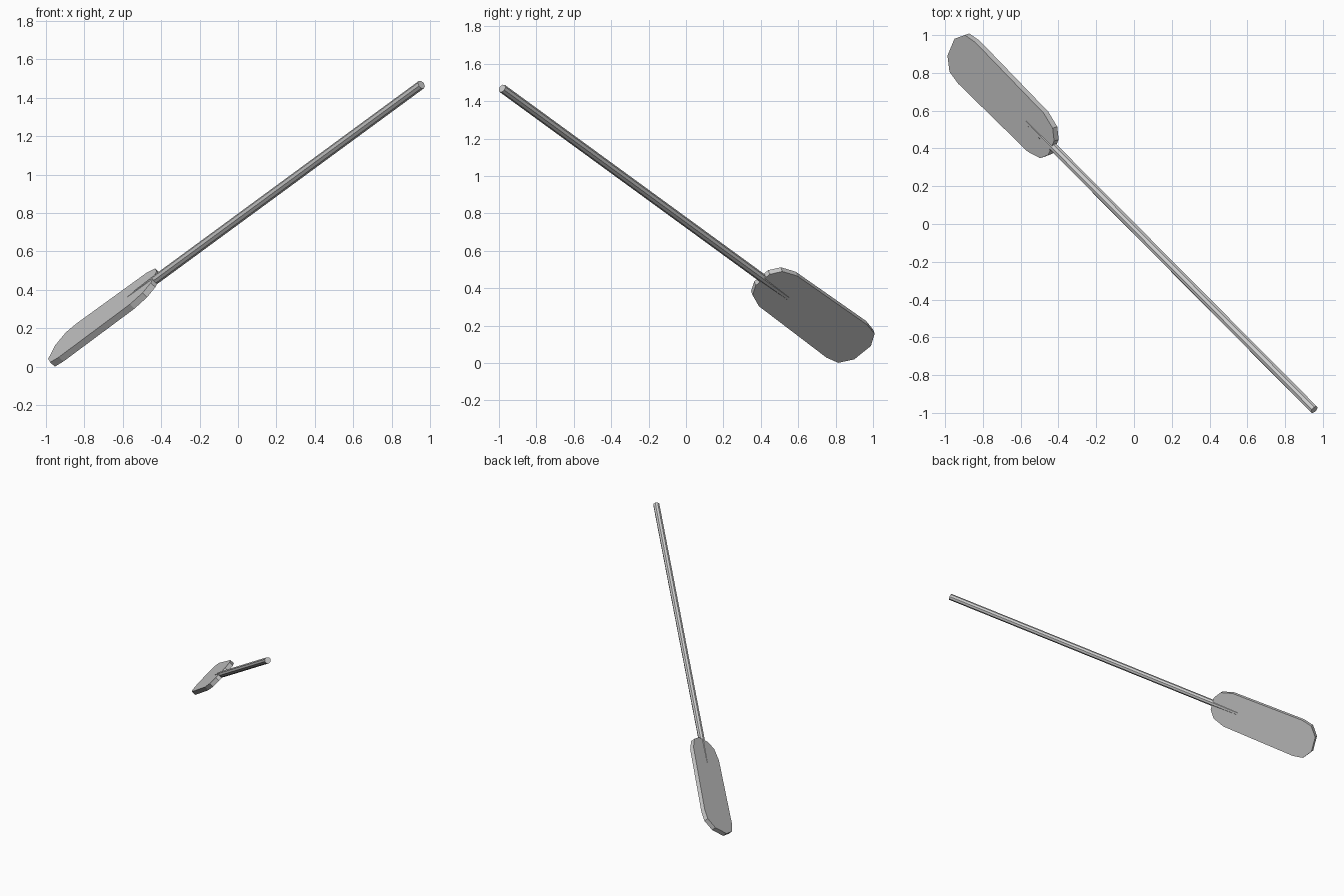
import bpy, bmesh, math
from mathutils import Vector

if "Cube" in bpy.data.objects:
    bpy.data.objects.remove(bpy.data.objects["Cube"])

# Oar frame: d runs down the shaft, w across the blade, n through the blade
top = Vector((0.954, -0.983, 1.468))
d = Vector((-0.627, 0.631, -0.46)).normalized()
w = Vector((0.311, 0.742, 0.595))
w = (w - d * w.dot(d)).normalized()
n = d.cross(w)


def at(s, t, h):
    return top + d * s + w * t + n * h


def loft(name, rings):
    """Skin a list of equal-sized point rings and cap both ends."""
    bm = bmesh.new()
    loops = [[bm.verts.new(p) for p in ring] for ring in rings]
    for a, b in zip(loops, loops[1:]):
        for i in range(len(a)):
            j = (i + 1) % len(a)
            bm.faces.new((a[i], a[j], b[j], b[i]))
    bm.faces.new(loops[0])
    bm.faces.new(loops[-1])
    bmesh.ops.recalc_face_normals(bm, faces=bm.faces)
    mesh = bpy.data.meshes.new(name)
    bm.to_mesh(mesh)
    bm.free()
    obj = bpy.data.objects.new(name, mesh)
    bpy.context.collection.objects.link(obj)
    return obj


# Shaft: eight-sided pole, tapering where it sinks into the blade
SIDES = 8
angles = [2 * math.pi * (i + 0.5) / SIDES for i in range(SIDES)]
loft("shaft", [[at(s, r * math.cos(a), r * math.sin(a)) for a in angles]
               for s, r in ((0, 0.0235), (2.2, 0.0235), (2.42, 0.0195))])

# Blade: flat slab with clipped round ends, half outline mirrored
half = [(2.205, 0.05), (2.245, 0.107), (2.335, 0.137),
        (2.92, 0.147), (3.0, 0.131), (3.052, 0.06)]
outline = half + [(s, -t) for s, t in reversed(half)]
loft("blade", [[at(s, t, h) for s, t in outline] for h in (-0.017, 0.017)])
